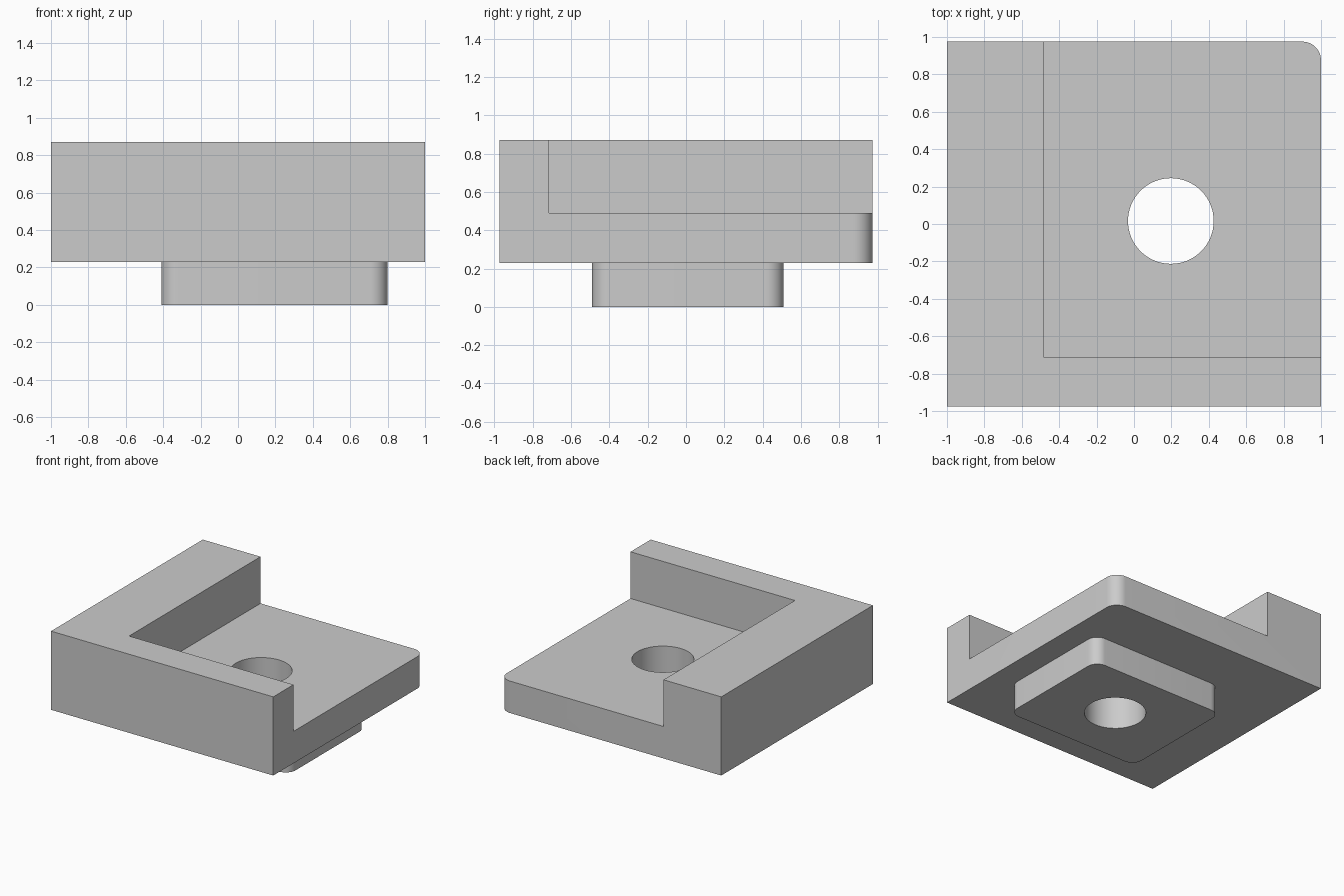
import bpy
import math

cube = bpy.data.objects.get("Cube")
if cube:
    bpy.data.objects.remove(cube, do_unlink=True)

grey = bpy.data.materials.new("plain grey")
grey.use_nodes = True
grey.diffuse_color = (0.6, 0.6, 0.6, 1)
grey.node_tree.nodes["Principled BSDF"].inputs["Base Color"].default_value = (0.6, 0.6, 0.6, 1)


def prism(name, outline, z0, z1):
    """Solid made by extruding a counter-clockwise outline upwards."""
    n = len(outline)
    verts = [(x, y, z) for z in (z0, z1) for x, y in outline]
    faces = [tuple(reversed(range(n))), tuple(range(n, 2 * n))]
    faces += [(i, (i + 1) % n, (i + 1) % n + n, i + n) for i in range(n)]
    mesh = bpy.data.meshes.new(name)
    mesh.from_pydata(verts, [], faces)
    mesh.materials.append(grey)
    obj = bpy.data.objects.new(name, mesh)
    bpy.context.collection.objects.link(obj)
    return obj


def rounded_rect(x0, x1, y0, y1, radii, steps=12):
    """Rectangle with one radius per corner, starting at the low x, low y corner."""
    points = []
    corners = ((x0, y0, 1, 1), (x1, y0, -1, 1), (x1, y1, -1, -1), (x0, y1, 1, -1))
    for k, ((x, y, sx, sy), r) in enumerate(zip(corners, radii)):
        if r == 0:
            points.append((x, y))
            continue
        for i in range(steps + 1):
            a = math.pi + (k + i / steps) * math.pi / 2
            points.append((x + sx * r + r * math.cos(a), y + sy * r + r * math.sin(a)))
    return points


def combine(target, tool, operation):
    """Apply a boolean and discard the tool solid."""
    tool.hide_render = True
    mod = target.modifiers.new(operation.lower(), "BOOLEAN")
    mod.operation = operation
    mod.solver = "EXACT"
    mod.object = tool
    bpy.ops.object.select_all(action="DESELECT")
    bpy.context.view_layer.objects.active = target
    target.select_set(True)
    bpy.ops.object.modifier_apply(modifier=mod.name)
    bpy.data.objects.remove(tool, do_unlink=True)


# Block with one rounded back corner
block = prism("corner_block", rounded_rect(-1, 1, -0.975, 0.975, (0, 0, 0.1, 0)), 0.23, 0.87)

# Pocket that leaves an L-shaped wall
pocket = prism("pocket_cutter", rounded_rect(-0.48, 1.2, -0.715, 1.2, (0, 0, 0, 0)), 0.49, 1.1)
combine(block, pocket, "DIFFERENCE")

# Rounded boss underneath
boss = prism("bottom_boss", rounded_rect(-0.41, 0.80, -0.49, 0.51, (0.09,) * 4), 0, 0.35)
combine(block, boss, "UNION")

# Through hole
circle = [(0.197 + 0.229 * math.cos(a), 0.016 + 0.229 * math.sin(a))
          for a in (math.tau * i / 64 for i in range(64))]
combine(block, prism("hole_cutter", circle, -0.2, 1.1), "DIFFERENCE")

bpy.ops.object.shade_smooth_by_angle(angle=math.radians(30))
